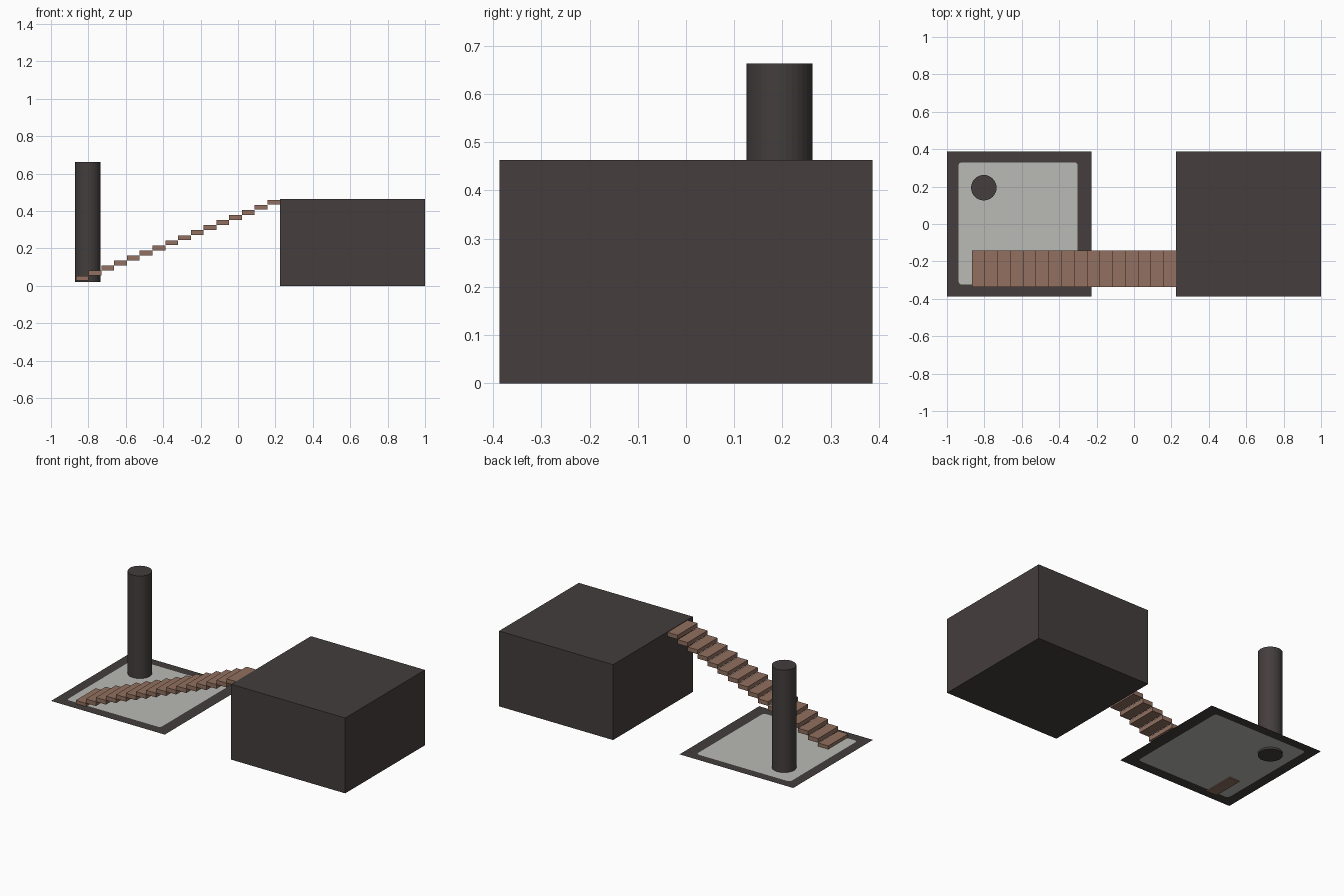
import bpy, bmesh, math

if "Cube" in bpy.data.objects:
    bpy.data.objects.remove(bpy.data.objects["Cube"])


def material(name, rgb):
    m = bpy.data.materials.new(name)
    m.diffuse_color = (*rgb, 1)
    m.use_nodes = True
    m.node_tree.nodes["Principled BSDF"].inputs["Base Color"].default_value = m.diffuse_color
    return m


DARK = material("dark stone", (0.058, 0.048, 0.047))
GREY = material("pale grey", (0.49, 0.49, 0.46))
BROWN = material("brown wood", (0.285, 0.162, 0.115))


def finish(bm, name, *mats):
    me = bpy.data.meshes.new(name)
    bm.to_mesh(me)
    bm.free()
    for m in mats:
        me.materials.append(m)
    ob = bpy.data.objects.new(name, me)
    bpy.context.collection.objects.link(ob)
    return ob


def box(name, x, y, z, mat):
    bm = bmesh.new()
    bmesh.ops.create_cube(bm, size=1)
    for v in bm.verts:
        v.co = [r[0] if c < 0 else r[1] for r, c in zip((x, y, z), v.co)]
    return finish(bm, name, mat)


# raised block
box("raised_block", (0.225, 1), (-0.387, 0.387), (0, 0.463), DARK)

# staircase of evenly spaced treads
STEPS, X0, RUN, RISE = 16, -0.867, 0.0683, 0.0271
for i in range(STEPS):
    x, top = X0 + i * RUN, 0.0535 + i * RISE
    box(f"step_{i + 1}", (x, x + RUN), (-0.337, -0.143), (top - 0.026, top), BROWN)

# pillar
bm = bmesh.new()
bmesh.ops.create_cone(bm, cap_ends=True, segments=32, radius1=0.068, radius2=0.068, depth=0.642)
pillar = finish(bm, "pillar", DARK)
pillar.location = (-0.803, 0.194, 0.342)

# thin floor sheet: dark border around a rounded pale panel
FLOOR_Z = 0.033
bm = bmesh.new()


def loop(points):
    vs = [bm.verts.new((x, y, FLOOR_Z)) for x, y in points]
    return vs, [bm.edges.new((a, b)) for a, b in zip(vs, vs[1:] + vs[:1])]


r, x1, x2, y1, y2 = 0.018, -0.938, -0.301, -0.324, 0.330
inner = []
for k, (cx, cy) in enumerate(((x2 - r, y2 - r), (x1 + r, y2 - r), (x1 + r, y1 + r), (x2 - r, y1 + r))):
    for s in range(5):
        a = math.radians(90 * k + 22.5 * s)
        inner.append((cx + r * math.cos(a), cy + r * math.sin(a)))
_, outer_edges = loop([(-1, -0.387), (-0.227, -0.387), (-0.227, 0.387), (-1, 0.387)])
inner_verts, inner_edges = loop(inner)
bmesh.ops.triangle_fill(bm, edges=outer_edges + inner_edges, use_beauty=True, normal=(0, 0, 1))
# replace anything filled inside the panel with one pale face
inside = set(inner_verts)
extra = [f for f in bm.faces if all(v in inside for v in f.verts)]
if extra:
    bmesh.ops.delete(bm, geom=extra, context='FACES_ONLY')
panel = bm.faces.new(inner_verts)
panel.material_index = 1
for f in bm.faces:
    f.normal_update()
    if f.normal.z < 0:
        f.normal_flip()
finish(bm, "floor_sheet", DARK, GREY)
